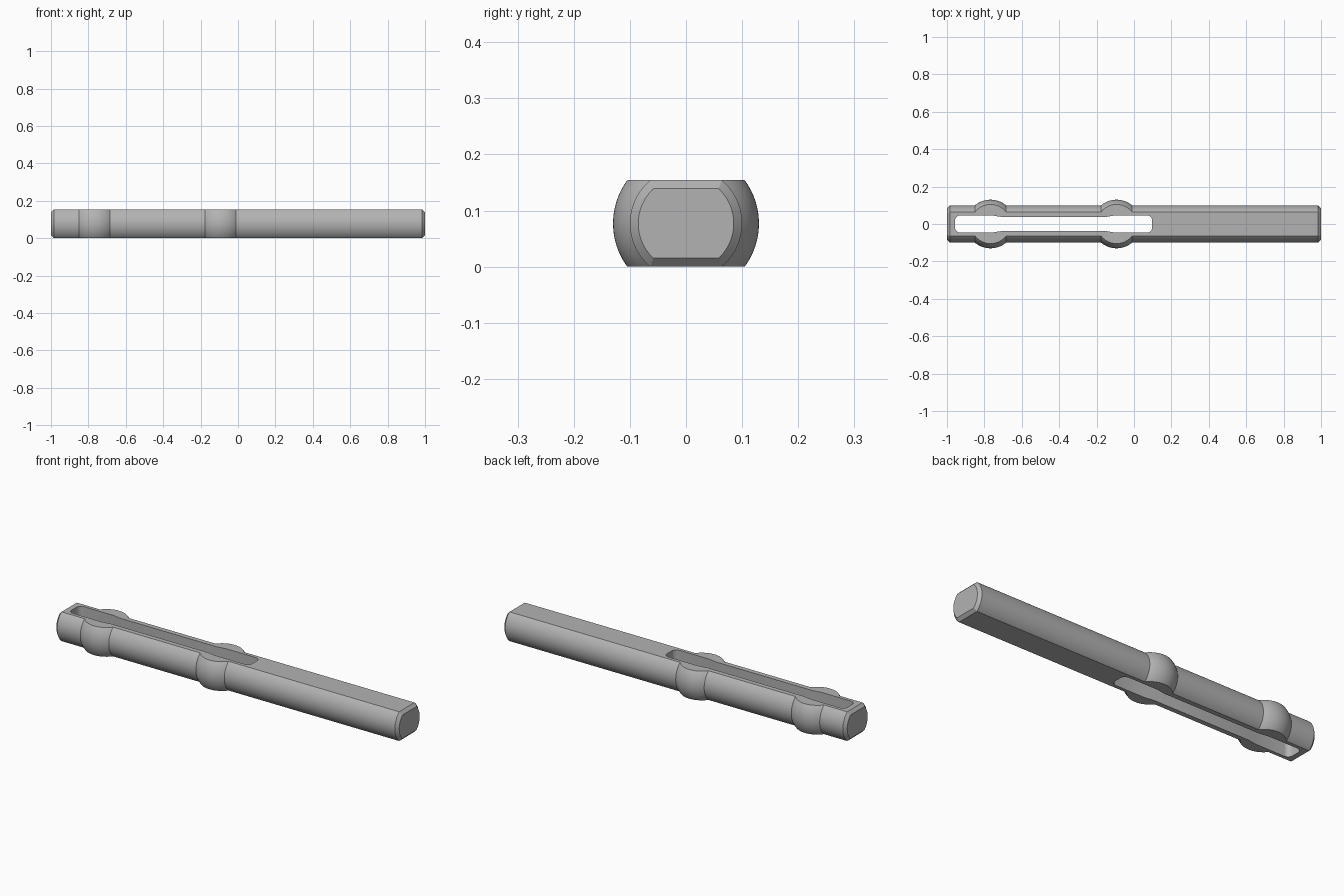
import bpy, bmesh
from math import sin, cos, pi, radians, sqrt
from mathutils import Vector, Matrix

cube = bpy.data.objects.get("Cube")
if cube:
    bpy.data.objects.remove(cube, do_unlink=True)

HEIGHT, RADIUS, BULGE, CHAMFER = 0.154, 0.1, 0.13, 0.015
AXIS_Z = HEIGHT / 2
BULGE_X = (-0.767, -0.093)

steel = bpy.data.materials.new("grey steel")
steel.use_nodes = True
grey = (0.45, 0.45, 0.45, 1)
steel.diffuse_color = grey
steel.node_tree.nodes["Principled BSDF"].inputs["Base Color"].default_value = grey


def make_object(name, bm):
    bmesh.ops.recalc_face_normals(bm, faces=bm.faces)
    mesh = bpy.data.meshes.new(name)
    bm.to_mesh(mesh)
    bm.free()
    mesh.materials.append(steel)
    obj = bpy.data.objects.new(name, mesh)
    bpy.context.collection.objects.link(obj)
    return obj


def revolve(profile, sides=96):
    """Closed solid from (x, radius) points turned about the long axis."""
    bm = bmesh.new()
    rings = [[bm.verts.new((x, r * cos(2 * pi * i / sides), AXIS_Z + r * sin(2 * pi * i / sides)))
              for i in range(sides)] for x, r in profile]
    for a, b in zip(rings, rings[1:]):
        for i in range(sides):
            j = (i + 1) % sides
            bm.faces.new((a[i], a[j], b[j], b[i]))
    bm.faces.new(rings[0])
    bm.faces.new(rings[-1])
    return bm


def prism(points, offset, round_corners=0):
    """Outline, optionally with rounded corners, pushed along an offset."""
    bm = bmesh.new()
    face = bm.faces.new([bm.verts.new(p) for p in points])
    if round_corners:
        corners = [v for v in bm.verts if abs(v.co.x - SLOT_MID) > SLOT_HALF - 0.001]
        bmesh.ops.bevel(bm, geom=corners, offset=round_corners, segments=8,
                        profile=0.5, affect='VERTICES')
    result = bmesh.ops.extrude_face_region(bm, geom=bm.faces[:])
    moved = [g for g in result["geom"] if isinstance(g, bmesh.types.BMVert)]
    bmesh.ops.translate(bm, verts=moved, vec=offset)
    return bm


def boolean(target, cutter, operation):
    mod = target.modifiers.new(operation.title(), 'BOOLEAN')
    mod.operation, mod.object, mod.solver = operation, cutter, 'EXACT'
    cutter.hide_render = True
    bpy.context.view_layer.objects.active = target
    bpy.ops.object.modifier_apply(modifier=mod.name)
    bpy.data.objects.remove(cutter, do_unlink=True)


# Round bar with chamfered ends and two ball-shaped bulges
profile = [(-1, RADIUS - CHAMFER), (-1 + CHAMFER, RADIUS)]
half = sqrt(BULGE ** 2 - RADIUS ** 2)
for cx in BULGE_X:
    for i in range(17):
        dx = half * (i / 8 - 1)
        profile.append((cx + dx, sqrt(BULGE ** 2 - dx ** 2)))
profile += [(1 - CHAMFER, RADIUS), (1, RADIUS - CHAMFER)]
pin = make_object("spring_pin", revolve(profile))

# Flats on top and bottom, chamfered at both ends
e = 1 - CHAMFER
w = 1.001
c = CHAMFER - (w - 1)
outline = [(-e, 0), (e, 0), (w, CHAMFER + 0.001), (w, HEIGHT - CHAMFER - 0.001),
           (e, HEIGHT), (-e, HEIGHT), (-w, HEIGHT - CHAMFER - 0.001), (-w, CHAMFER + 0.001)]
flats = make_object("flats_cutter", prism([(x, -0.3, z) for x, z in outline], (0, 0.6, 0)))
boolean(pin, flats, 'INTERSECT')

# Through slot, slightly narrower between the bulges
SLOT_MID, SLOT_HALF = -0.43, 0.527
left, right = SLOT_MID - SLOT_HALF, SLOT_MID + SLOT_HALF
side = [(left, 0.046), (-0.76, 0.046), (-0.71, 0.038),
        (-0.15, 0.038), (-0.10, 0.046), (right, 0.046)]
outline = side + [(x, -y) for x, y in reversed(side)]
slot = make_object("slot_cutter", prism([(x, y, -0.1) for x, y in outline], (0, 0, 0.4), 0.028))
boolean(pin, slot, 'DIFFERENCE')

# Smooth the curved skin, keep the machined edges crisp
bpy.ops.object.select_all(action='DESELECT')
pin.select_set(True)
bpy.context.view_layer.objects.active = pin
bpy.ops.object.shade_smooth_by_angle(angle=radians(25))
